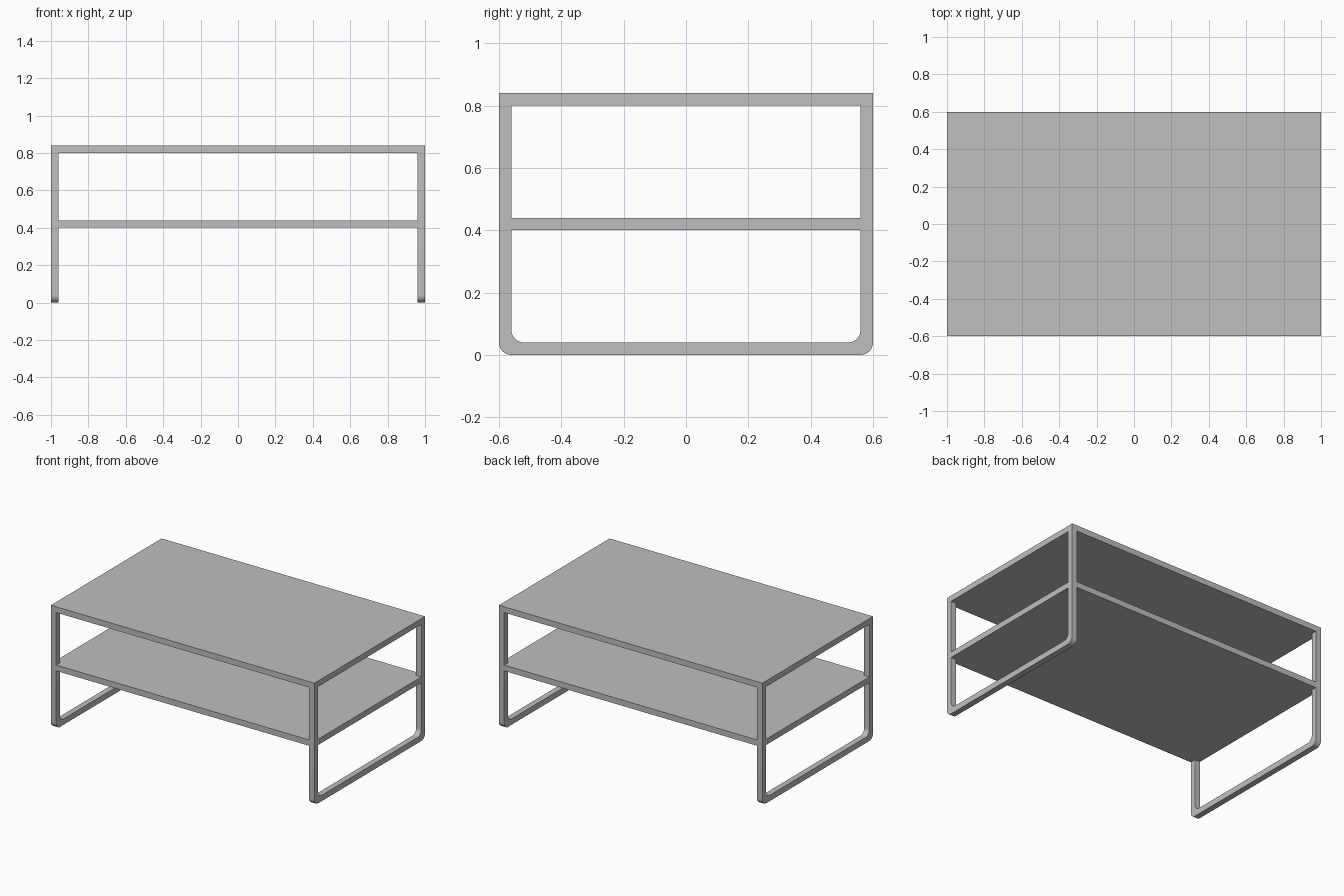
import bpy, bmesh
from math import cos, sin, pi, radians

if "Cube" in bpy.data.objects:
    bpy.data.objects.remove(bpy.data.objects["Cube"], do_unlink=True)

GREY = (0.52, 0.52, 0.52, 1.0)
mat = bpy.data.materials.new("satin grey")
mat.use_nodes = True
mat.diffuse_color = GREY
mat.node_tree.nodes["Principled BSDF"].inputs["Base Color"].default_value = GREY

# Main dimensions
HALF_X, HALF_Y, T = 1.0, 0.6, 0.04
SHELF_Z, TOP_Z = 0.40, 0.80


def finish(name, bm):
    bmesh.ops.recalc_face_normals(bm, faces=bm.faces)
    mesh = bpy.data.meshes.new(name)
    bm.to_mesh(mesh)
    bm.free()
    mesh.materials.append(mat)
    obj = bpy.data.objects.new(name, mesh)
    bpy.context.collection.objects.link(obj)
    return obj


def box(name, lo, hi):
    bm = bmesh.new()
    bmesh.ops.create_cube(bm, size=1)
    for v in bm.verts:
        v.co = [b if c > 0 else a for a, b, c in zip(lo, hi, v.co)]
    return finish(name, bm)


def rounded_u(half, bottom, radius, top, steps=10):
    """Open U path in (y, z) with rounded lower corners."""
    right = [(half - radius + radius * sin(a), bottom + radius - radius * cos(a))
             for a in (pi / 2 * i / steps for i in range(steps + 1))]
    right.append((half, top))
    return [(-y, z) for y, z in reversed(right)] + right


def sled_leg(name, x):
    """Flat U frame with rounded corners, extruded along x."""
    outer = rounded_u(HALF_Y, 0, T, SHELF_Z)
    inner = rounded_u(HALF_Y - T, T, T, SHELF_Z)
    bm = bmesh.new()
    rows = [[bm.verts.new((x, y, z)) for y, z in path] for path in (outer, inner)]
    for i in range(len(outer) - 1):
        bm.faces.new((rows[0][i], rows[0][i + 1], rows[1][i + 1], rows[1][i]))
    ext = bmesh.ops.extrude_face_region(bm, geom=bm.faces[:])
    moved = [v for v in ext["geom"] if isinstance(v, bmesh.types.BMVert)]
    bmesh.ops.translate(bm, verts=moved, vec=(T, 0, 0))
    obj = finish(name, bm)
    bpy.ops.object.select_all(action="DESELECT")
    obj.select_set(True)
    bpy.context.view_layer.objects.active = obj
    bpy.ops.object.shade_smooth_by_angle(angle=radians(30))


# Table top and lower shelf
for name, z in (("table_top", TOP_Z), ("lower_shelf", SHELF_Z)):
    box(name, (-HALF_X, -HALF_Y, z), (HALF_X, HALF_Y, z + T))

# Sled legs below the shelf and posts between shelf and top
for side, x in (("right", -HALF_X), ("left", HALF_X - T)):
    sled_leg(side + "_sled_leg", x)
    for end, y in (("front", -HALF_Y), ("back", HALF_Y - T)):
        box(f"{end}_{side}_post", (x, y, SHELF_Z + T), (x + T, y + T, TOP_Z))
